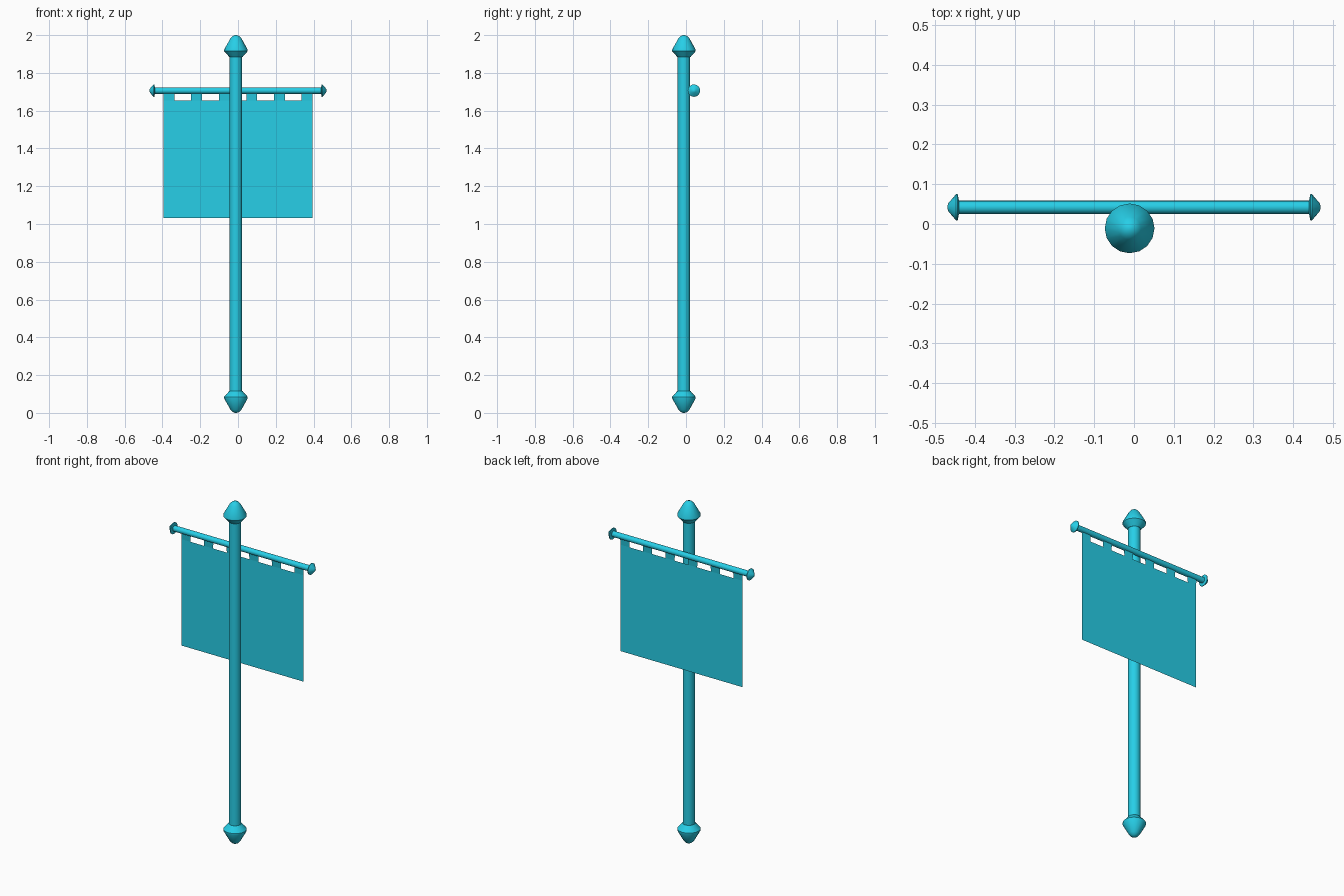
import bpy, math
from mathutils import Matrix

if "Cube" in bpy.data.objects:
    bpy.data.objects.remove(bpy.data.objects["Cube"])

cyan = bpy.data.materials.new("cyan")
cyan.diffuse_color = (0.02, 0.62, 0.8, 1)
cyan.use_nodes = True
cyan.node_tree.nodes["Principled BSDF"].inputs["Base Color"].default_value = cyan.diffuse_color


def make(name, verts, faces, smooth=False):
    me = bpy.data.meshes.new(name)
    me.from_pydata(verts, [], faces)
    me.materials.append(cyan)
    ob = bpy.data.objects.new(name, me)
    bpy.context.collection.objects.link(ob)
    if smooth:
        bpy.context.view_layer.objects.active = ob
        ob.select_set(True)
        bpy.ops.object.shade_smooth_by_angle(angle=math.radians(30))
        ob.select_set(False)
    return ob


def lathe(name, profile, matrix, n=16):
    """Spin (radius, height) points, listed bottom to top, into a closed solid."""
    verts, faces = [], []
    for r, h in profile:
        for i in range(n):
            a = 2 * math.pi * i / n
            verts.append(matrix @ Matrix.Translation((r * math.cos(a), r * math.sin(a), h)).translation)
    for k in range(len(profile) - 1):
        for i in range(n):
            j = (i + 1) % n
            faces.append((k * n + i, k * n + j, k * n + n + j, k * n + n + i))
    faces.append(tuple(reversed(range(n))))
    top = (len(profile) - 1) * n
    faces.append(tuple(range(top, top + n)))
    return make(name, verts, faces, True)


PX, PY = -0.011, -0.011      # pole axis
BY, BZ = 0.042, 1.706        # crossbar axis

# Pole with a pointed finial at each end
lathe("pole", [(0.033, 0.1), (0.033, 1.9)], Matrix.Translation((PX, PY, 0)))
finial = [(0.034, 0), (0.0625, 0.032), (0.0625, 0.04), (0.029, 0.1), (0.018, 0.112), (0.005, 0.117)]
lathe("top_finial", finial, Matrix.Translation((PX, PY, 1.883)))
lathe("bottom_finial", finial, Matrix.Translation((PX, PY, 0.117)) @ Matrix.Rotation(math.pi, 4, 'X'))

# Crossbar with small end caps
bar_rot = Matrix.Rotation(math.pi / 2, 4, 'Y')
lathe("crossbar", [(0.0165, -0.445), (0.0165, 0.445)], Matrix.Translation((0, BY, BZ)) @ bar_rot)
cap = [(0.018, 0), (0.033, 0.003), (0.033, 0.007), (0.011, 0.026), (0.003, 0.029)]
for side, name in ((1, "right_cap"), (-1, "left_cap")):
    rot = Matrix.Rotation(side * math.pi / 2, 4, 'Y')
    lathe(name, cap, Matrix.Translation((side * 0.44, BY, BZ)) @ rot)

# Flat cloth banner
W, TOP, BOTTOM = 0.394, 1.655, 1.033
make("banner_cloth", [(-W, BY, BOTTOM), (W, BY, BOTTOM), (W, BY, TOP), (-W, BY, TOP)], [(0, 1, 2, 3)])

# Six hanging tabs, each a narrow folded strip over the bar
tab_w = 0.057
verts, faces = [], []
for i in range(6):
    x0 = -W + i * (2 * W - tab_w) / 5
    b = len(verts)
    for x in (x0, x0 + tab_w):
        verts += [(x, BY - 0.004, BZ - 0.01), (x, BY, TOP), (x, BY + 0.004, BZ - 0.01)]
    faces += [(b, b + 1, b + 4, b + 3), (b + 1, b + 2, b + 5, b + 4)]
make("banner_tabs", verts, faces)
